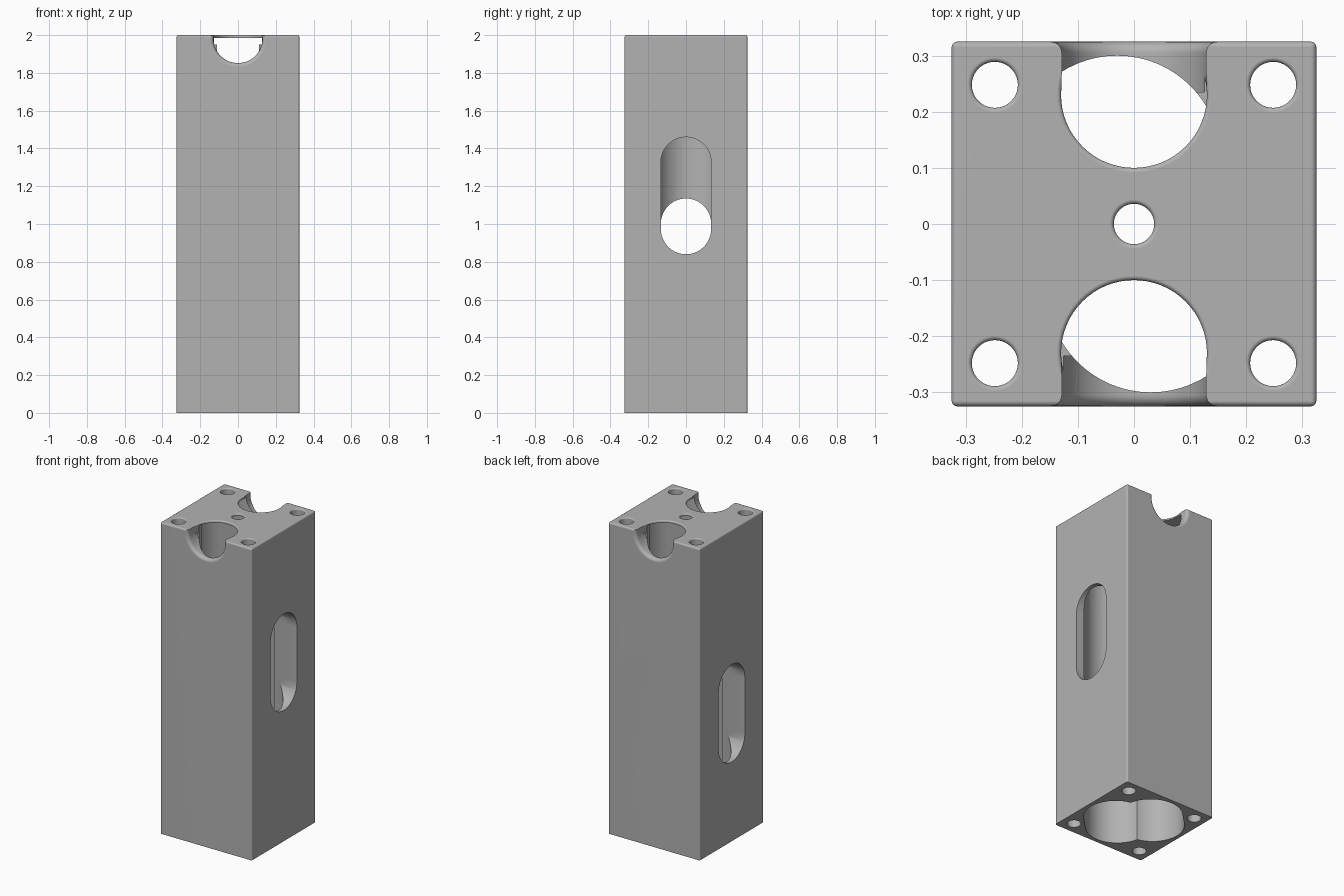
import bpy, bmesh, math
from mathutils import Matrix, Vector

if "Cube" in bpy.data.objects:
    bpy.data.objects.remove(bpy.data.objects["Cube"], do_unlink=True)

HALF, HEIGHT = 0.325, 2.0
PLATE_BOTTOM = 1.986          # underside of the thin top plate
CUT_R = 0.13                  # radius of notches and side slots

grey = bpy.data.materials.new("plain grey")
grey.use_nodes = True
grey.diffuse_color = (0.45, 0.45, 0.45, 1)
grey.node_tree.nodes["Principled BSDF"].inputs["Base Color"].default_value = grey.diffuse_color


def to_object(bm, name):
    bmesh.ops.recalc_face_normals(bm, faces=bm.faces)
    mesh = bpy.data.meshes.new(name)
    bm.to_mesh(mesh)
    bm.free()
    mesh.materials.append(grey)
    ob = bpy.data.objects.new(name, mesh)
    bpy.context.collection.objects.link(ob)
    return ob


def prism(name, outline, low, high, turn=Matrix()):
    """Extrude a closed 2D outline along its axis, then place it."""
    bm = bmesh.new()
    face = bm.faces.new([bm.verts.new((x, y, low)) for x, y in outline])
    up = bmesh.ops.extrude_face_region(bm, geom=[face])["geom"]
    bmesh.ops.translate(bm, vec=(0, 0, high - low),
                        verts=[v for v in up if isinstance(v, bmesh.types.BMVert)])
    bmesh.ops.transform(bm, matrix=turn, verts=bm.verts)
    return to_object(bm, name)


def stadium(a, b, radius, steps=32):
    """Outline round two equal circles with centres a and b."""
    a, b = Vector(a), Vector(b)
    start = math.atan2(b.y - a.y, b.x - a.x) - math.pi / 2
    points = []
    for centre, first in ((b, start), (a, start + math.pi)):
        for i in range(steps + 1):
            t = first + math.pi * i / steps
            points.append((centre.x + radius * math.cos(t), centre.y + radius * math.sin(t)))
    return points


def flared_hole(name, radius, flare, bottom, top, turn, sides=64):
    """Round cutter whose mouth opens out in a quarter round."""
    profile = [(radius, bottom)]
    for i in range(7):
        t = math.pi / 2 * i / 6
        profile.append((radius + flare * (1 - math.cos(t)), top - flare + flare * math.sin(t)))
    profile.append((radius + flare, top + 0.1))
    bm = bmesh.new()
    rings = []
    for r, z in profile:
        rings.append([bm.verts.new((r * math.cos(math.tau * k / sides),
                                    r * math.sin(math.tau * k / sides), z)) for k in range(sides)])
    for low, high in zip(rings, rings[1:]):
        for k in range(sides):
            n = (k + 1) % sides
            bm.faces.new((low[k], low[n], high[n], high[k]))
    bm.faces.new(rings[0])
    bm.faces.new(rings[-1])
    bmesh.ops.transform(bm, matrix=turn, verts=bm.verts)
    return to_object(bm, name)


# Housing: square column, rounded upright and top edges
bm = bmesh.new()
bmesh.ops.create_cube(bm, size=1, matrix=Matrix.Translation((0, 0, HEIGHT / 2))
                      @ Matrix.Diagonal((2 * HALF, 2 * HALF, HEIGHT, 1)))
edges = [e for e in bm.edges if max(v.co.z for v in e.verts) > 1]
bmesh.ops.bevel(bm, geom=edges, offset=0.01, segments=4, profile=0.5, affect='EDGES')
housing = to_object(bm, "housing")

cutters = []

# Two overlapping long pockets form the inner space, open at the bottom
for s in (1, -1):
    outline = stadium((-0.115 * s, 0.03 * s), (-0.03 * s, 0.115 * s), 0.185)
    cutters.append(prism("pocket", outline, -0.1, PLATE_BOTTOM))

# Screw holes in the corners and the small centre hole
for x in (-0.248, 0.248):
    for y in (-0.248, 0.248):
        cutters.append(flared_hole("screw_hole", 0.041, 0.008, -0.1, HEIGHT,
                                   Matrix.Translation((x, y, 0)), 40))
cutters.append(flared_hole("centre_hole", 0.036, 0.008, 1.9, HEIGHT, Matrix(), 40))

# Front and back notches: an upright cut in the plate and a level cut in the wall
for s in (1, -1):
    cutters.append(flared_hole("plate_notch", CUT_R, 0.008, 1.95, HEIGHT,
                               Matrix.Translation((0, 0.23 * s, 0))))
    level = Matrix.Translation((0, 0, 1.982)) @ Matrix.Rotation(-s * math.pi / 2, 4, 'X')
    cutters.append(flared_hole("wall_notch", CUT_R, 0.02, 0.235, HALF, level))

# Side slots, higher on the left than on the right
side = Matrix(((0, 0, 1, 0), (1, 0, 0, 0), (0, 1, 0, 0), (0, 0, 0, 1)))
for s, low, high in ((1, 0.84, 1.46), (-1, 0.51, 1.135)):
    outline = stadium((0, low + 0.133), (0, high - 0.133), 0.133)
    cutters.append(prism("side_slot", outline, min(0.15 * s, 0.4 * s), max(0.15 * s, 0.4 * s), side))

# Cut everything out of the housing
bpy.ops.object.select_all(action='DESELECT')
bpy.context.view_layer.objects.active = housing
housing.select_set(True)
for cutter in cutters:
    cutter.hide_render = True
    mod = housing.modifiers.new("cut", 'BOOLEAN')
    mod.operation, mod.solver, mod.object = 'DIFFERENCE', 'EXACT', cutter
    bpy.ops.object.modifier_apply(modifier=mod.name)
    bpy.data.objects.remove(cutter, do_unlink=True)

# Smooth the rounds and keep the flat sides flat
bpy.ops.object.shade_smooth_by_angle(angle=math.radians(35))
housing.modifiers.new("flat_sides", 'WEIGHTED_NORMAL').keep_sharp = True
